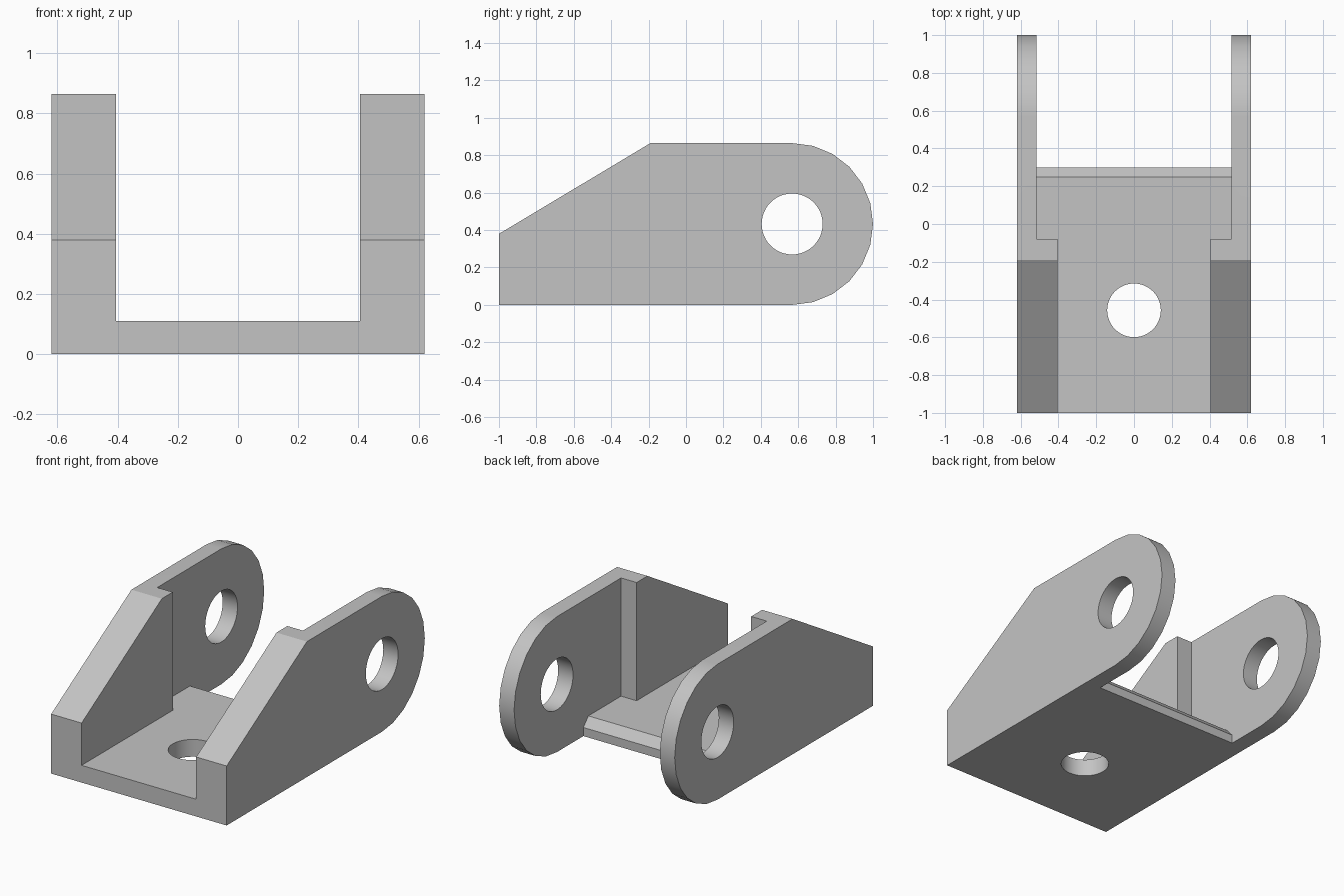
import bpy
import bmesh
import math

cube = bpy.data.objects.get("Cube")
if cube:
    bpy.data.objects.remove(cube, do_unlink=True)

HALF_W = 0.62           # outer half width
BASE_T = 0.11           # base plate thickness
R = 0.4325              # radius of the rounded ear
PIN_Y = 1 - R           # centre of the ear and its pin hole

grey = bpy.data.materials.new("light_grey")
grey.use_nodes = True
grey.diffuse_color = (0.55, 0.55, 0.55, 1)
grey.node_tree.nodes["Principled BSDF"].inputs["Base Color"].default_value = grey.diffuse_color


def circle(cx, cy, r, start=0, sweep=360, steps=48):
    count = steps if sweep == 360 else steps + 1
    angles = [math.radians(start + sweep * i / steps) for i in range(count)]
    return [(cx + r * math.cos(a), cy + r * math.sin(a)) for a in angles]


def extrude(name, profile, low, high, axis="x"):
    """Prism from a (y, z) profile along x, or an (x, y) profile along z."""
    def place(p, t):
        return (t, p[0], p[1]) if axis == "x" else (p[0], p[1], t)
    bm = bmesh.new()
    rings = [[bm.verts.new(place(p, t)) for p in profile] for t in (low, high)]
    bm.faces.new(rings[0])
    bm.faces.new(rings[1])
    n = len(profile)
    for i in range(n):
        j = (i + 1) % n
        bm.faces.new((rings[0][i], rings[0][j], rings[1][j], rings[1][i]))
    bmesh.ops.recalc_face_normals(bm, faces=bm.faces)
    mesh = bpy.data.meshes.new(name)
    bm.to_mesh(mesh)
    bm.free()
    mesh.materials.append(grey)
    obj = bpy.data.objects.new(name, mesh)
    bpy.context.collection.objects.link(obj)
    return obj


# Solid block with sloped front and rounded rear
side = [(-1, 0)] + circle(PIN_Y, R, R, -90, 180, 12) + [(-0.19, 2 * R), (-1, 0.38)]
bracket = extrude("clevis_bracket", side, -HALF_W, HALF_W)

# Channel between the thick front walls
front_channel = [(-1.2, BASE_T), (0.0, BASE_T), (0.0, 1.2), (-1.2, 1.2)]
# Wider rear gap, leaving the bevelled rear edge of the base plate
rear_gap = [(-0.08, BASE_T), (0.25, BASE_T), (0.3, 0.055), (0.3, -0.2),
            (1.2, -0.2), (1.2, 1.2), (-0.08, 1.2)]
cutters = [
    extrude("front_channel_cutter", front_channel, -0.405, 0.405),
    extrude("rear_gap_cutter", rear_gap, -0.515, 0.515),
    extrude("pin_hole_cutter", circle(PIN_Y, R, 0.163), -1, 1),
    extrude("mount_hole_cutter", circle(0, -0.457, 0.142), -0.2, 0.3, "z"),
]
for cutter in cutters:
    cutter.hide_render = True
    mod = bracket.modifiers.new(cutter.name, "BOOLEAN")
    mod.operation = "DIFFERENCE"
    mod.solver = "EXACT"
    mod.object = cutter

# Bake the cuts and drop the cutters
deps = bpy.context.evaluated_depsgraph_get()
baked = bpy.data.meshes.new_from_object(bracket.evaluated_get(deps))
bracket.modifiers.clear()
bracket.data = baked
for cutter in cutters:
    bpy.data.objects.remove(cutter, do_unlink=True)

# Smooth curved walls, crisp flat faces
bpy.ops.object.select_all(action="DESELECT")
bracket.select_set(True)
bpy.context.view_layer.objects.active = bracket
bpy.ops.object.shade_smooth_by_angle(angle=math.radians(25))
weighted = bracket.modifiers.new("weighted_normals", "WEIGHTED_NORMAL")
weighted.keep_sharp = True
